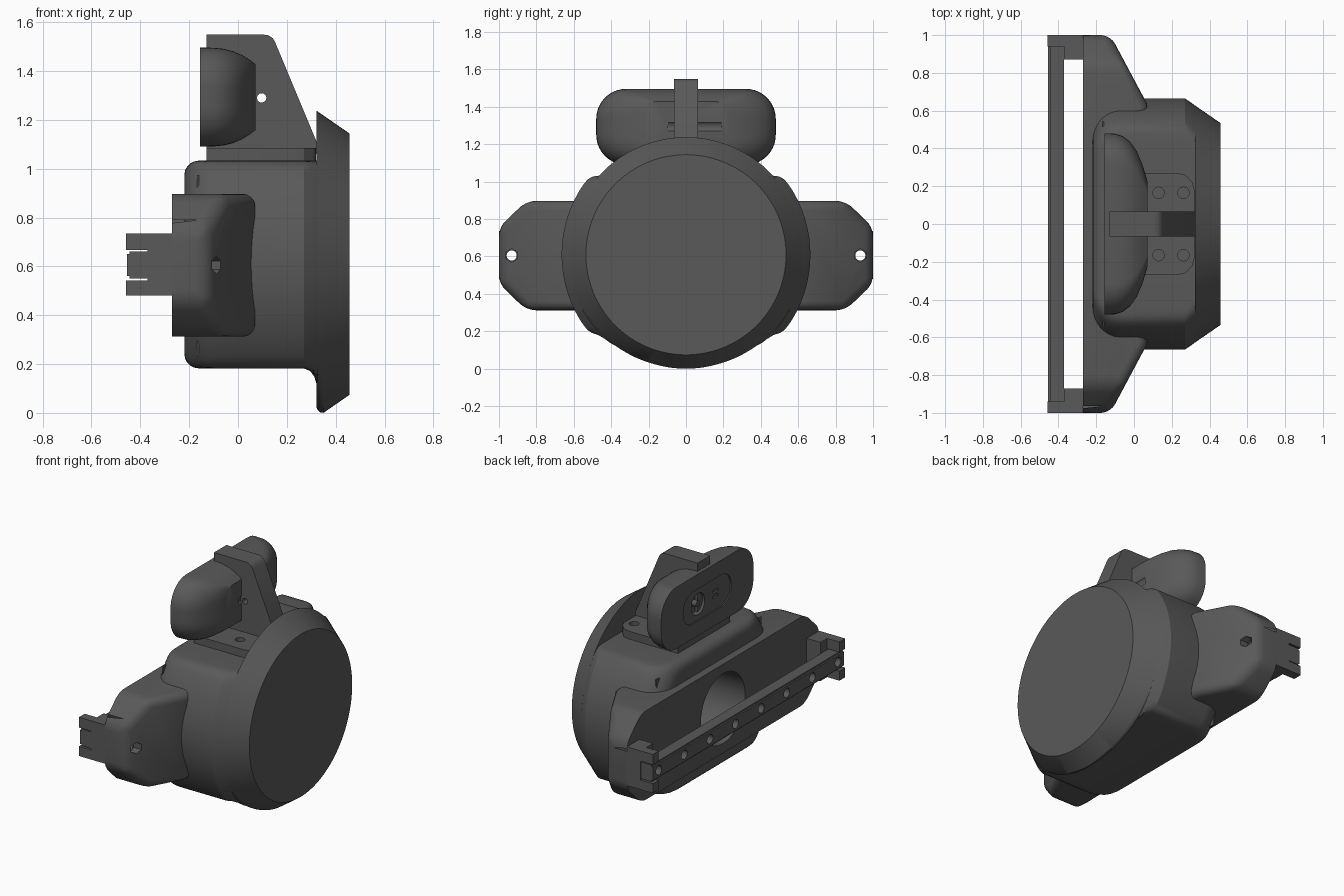
import bpy, bmesh
from math import sin, cos, pi, copysign, sqrt

if "Cube" in bpy.data.objects:
    bpy.data.objects.remove(bpy.data.objects["Cube"])

ZC = 0.609  # height of the main axis


def loft(name, rings):
    """Closed solid skinned through rings of equal point count."""
    bm = bmesh.new()
    vs = [[bm.verts.new(p) for p in r] for r in rings]
    n = len(rings[0])
    for a, b in zip(vs, vs[1:]):
        for i in range(n):
            j = (i + 1) % n
            bm.faces.new((a[i], a[j], b[j], b[i]))
    bm.faces.new(vs[0][::-1])
    bm.faces.new(vs[-1])
    bmesh.ops.recalc_face_normals(bm, faces=bm.faces)
    me = bpy.data.meshes.new(name)
    bm.to_mesh(me)
    bm.free()
    ob = bpy.data.objects.new(name, me)
    bpy.context.collection.objects.link(ob)
    return ob


def prism(name, pts, a, b, axis):
    """Extrude a 2D outline from a to b along axis."""
    put = {'X': lambda p, t: (t, p[0], p[1]),
           'Y': lambda p, t: (p[0], t, p[1]),
           'Z': lambda p, t: (p[0], p[1], t)}[axis]
    return loft(name, [[put(p, t) for p in pts] for t in (a, b)])


def box(name, x0, x1, y0, y1, z0, z1):
    return prism(name, [(x0, y0), (x1, y0), (x1, y1), (x0, y1)], z0, z1, 'Z')


def circle(u, v, r, n=32):
    return [(u + r * cos(2 * pi * (i + .5) / n), v + r * sin(2 * pi * (i + .5) / n))
            for i in range(n)]


def rrect(cu, cv, hu, hv, r, n=10):
    """Rounded rectangle outline."""
    pts = []
    for k, (su, sv) in enumerate([(1, 1), (-1, 1), (-1, -1), (1, -1)]):
        for i in range(n + 1):
            a = (k + i / n) * pi / 2
            pts.append((cu + su * (hu - r) + r * cos(a), cv + sv * (hv - r) + r * sin(a)))
    return pts


def apply(ob, mod):
    bpy.context.view_layer.objects.active = ob
    bpy.ops.object.modifier_apply(modifier=mod.name)


def boolean(ob, cutter, op='DIFFERENCE', keep=False):
    m = ob.modifiers.new("bool", 'BOOLEAN')
    m.operation, m.object, m.solver = op, cutter, 'EXACT'
    apply(ob, m)
    if not keep:
        bpy.data.objects.remove(cutter)


def bevel(ob, w, seg=5):
    m = ob.modifiers.new("bevel", 'BEVEL')
    m.width, m.segments, m.limit_method = w, seg, 'ANGLE'
    apply(ob, m)


# Main housing: a cylinder flattened above and below, rounded at the back
def housing_ring(x, R, top, bot, n=128):
    pts = []
    for i in range(n):
        t = 2 * pi * (i + 0.5) / n
        s = R * sin(t)
        h = top if s > 0 else bot
        z = copysign((abs(s) ** -24 + h ** -24) ** (-1 / 24), s)
        pts.append((x, R * cos(t), ZC + z))
    return pts


def fillet(d, r):
    return r - sqrt(max(0, r * r - (r - d) ** 2)) if d < r else 0


rings = []
for d in (0, .004, .012, .025, .04, .06, .085, .115, .15):
    h = 0.424 - fillet(d, .06)
    rings.append(housing_ring(-.22 + d, .665 - fillet(d, .15), h, h + .003))
rings += [housing_ring(*a) for a in ((.27, .665, .424, .427), (.295, .648, .424, .437),
                                     (.312, .636, .424, .46), (.325, .626, .424, .5))]
housing = loft("housing", rings)

# Conical front cover, its back rim rounded off at the bottom
cover = loft("front_cover", [[(x, r * cos(a), ZC + r * sin(a) + d * max(0, -sin(a)) ** 4)
                              for a in [2 * pi * (i + .5) / 128 for i in range(128)]]
                             for x, r, d in ((.322, .6285, .04), (.328, .624, .025),
                                             (.337, .618, .011), (.35, .609, 0),
                                             (.457, .535, 0))])

# Wide rear plate with tapering arms and clipped corners
plate = prism("arm_plate", [(-.5, -1), (-.125, -1), (.07, -.635),
                            (.07, .635), (-.125, 1), (-.5, 1)], .312, .897, 'Z')
outline = []
for sy, sz in ((1, 1), (-1, 1), (-1, -1), (1, -1)):
    corner = [(1.1, .055), (.74, .4)]
    for y, z in corner[::sy * sz]:
        outline.append((sy * y, .605 + sz * z))
boolean(plate, prism("limit", outline, -.6, .5, 'X'), 'INTERSECT')
bevel(plate, .05)
boolean(plate, box("back_trim", -.8, -.27, -2, 2, -1, 2))

# Rear opening through plate and housing
bore = prism("bore", circle(0, .605, .23, 64), -.6, .2, 'X')
boolean(housing, bore, keep=True)
boolean(plate, bore)

# Bolt holes with hex nut recesses in the arms
for s in (-1, 1):
    boolean(plate, prism("bolt_hole", circle(s * .932, .605, .027), -.6, .2, 'X'))
    boolean(plate, prism("nut_recess", circle(s * .932, .605, .036, 6), -.13, .2, 'X'))

# Thin seam ribs on the housing back
for s in (-1, 1):
    box("seam_rib", -.168, -.16, s * .515 - .03, s * .515 + .03, .23, .975)

# Perforated rail
rail = prism("rail", [(-.455, .56), (-.445, .56), (-.445, .55), (-.37, .55),
                      (-.37, .66), (-.445, .66), (-.445, .65), (-.455, .65)], -.995, .995, 'Y')
for i in range(8):
    boolean(rail, prism("rail_hole", circle((i - 3.5) * .2663, .605, .03), -.6, -.3, 'X'))

# Rail brackets at each end
for s in (-1, 1):
    a, b = sorted((s * .87, s))
    base = box("bracket_base", -.37, -.27, a, b, .48, .735)
    boolean(base, prism("bolt_hole", circle(s * .932, .605, .027), -.6, -.2, 'X'))
    a, b = sorted((s * .94, s))
    box("bracket_upper_jaw", -.459, -.37, a, b, .667, .735)
    box("bracket_lower_jaw", -.459, -.37, a, b, .48, .543)

# Top mounting foot with screw recesses
foot = prism("mount_foot", [(-.13, -.27), (.23, -.27), (.27, -.26), (.31, -.22), (.32, -.18),
                            (.32, .18), (.31, .22), (.27, .26), (.23, .27), (-.13, .27)],
             1.02, 1.085, 'Z')
for s in (-1, 1):
    for x in (.13, .262):
        boolean(foot, prism("screw_hole", circle(x, s * .165, .03), 1.055, 1.2, 'Z'))

# Upright fin with pivot hole
fin = prism("mount_fin", [(-.13, 1.06), (-.13, 1.55), (.1, 1.55), (.125, 1.546), (.142, 1.535),
                          (.152, 1.518), (.322, 1.11), (.322, 1.06)], -.065, .065, 'Y')
boolean(fin, prism("pivot_hole", circle(.097, 1.29, .019), -.5, .5, 'Y'))

# Padded pod: rounded sections shrinking towards the front
pod = loft("pod", [[(x, y, z) for y, z in rrect(0, 1.293, hy, hz, r)] for x, hy, hz, r in (
    (-.155, .48, .203, .16), (-.1, .478, .202, .16), (-.06, .465, .198, .16),
    (-.02, .435, .188, .15), (.015, .385, .173, .13), (.045, .315, .155, .1),
    (.072, .225, .135, .07))])
boolean(pod, prism("pin_groove", circle(.097, 1.293, .034), -.095, .19, 'Y'))
boolean(pod, prism("panel_recess", rrect(0, 1.293, .25, .105, .1), -.3, -.147, 'X'))
boolean(pod, prism("socket", circle(.085, 1.293, .07), -.3, -.11, 'X'))
for z in (1.275, 1.31):
    boolean(pod, box("slot", -.3, -.135, -.13, -.07, z - .01, z + .01))
prism("socket_pin", circle(.085, 1.293, .02), -.145, -.1, 'X')

# Dark plastic, smooth shading with crisp edges
dark = bpy.data.materials.new("dark_plastic")
dark.diffuse_color = (.1, .1, .1, 1)
dark.use_nodes = True
dark.node_tree.nodes["Principled BSDF"].inputs["Base Color"].default_value = dark.diffuse_color
for ob in bpy.context.collection.objects:
    ob.data.materials.clear()
    ob.data.materials.append(dark)
    ob.select_set(True)
    bpy.context.view_layer.objects.active = ob
bpy.ops.object.shade_smooth_by_angle(angle=0.5)
